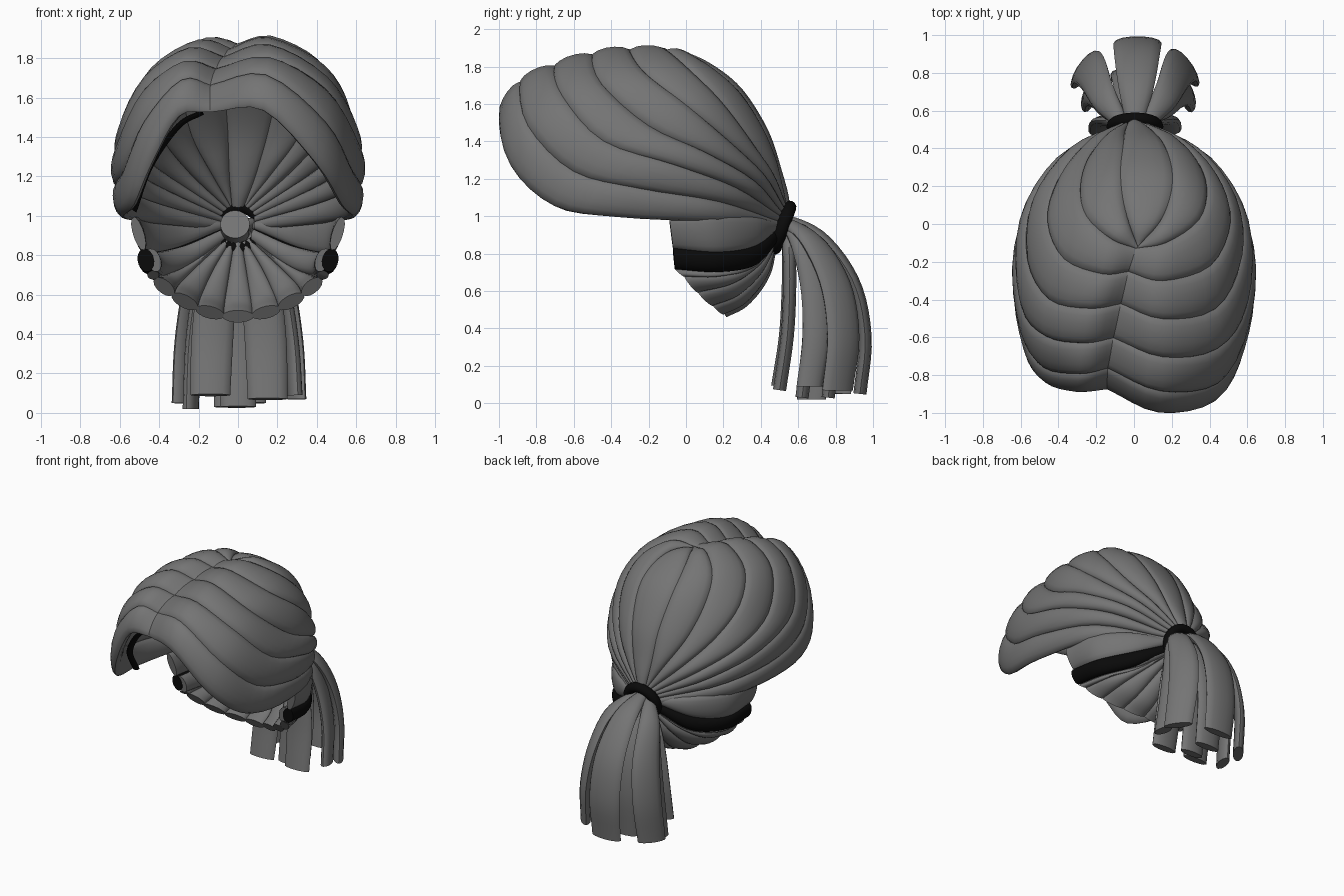
import bpy, bmesh, math
from mathutils import Vector as V

if "Cube" in bpy.data.objects:
    bpy.data.objects.remove(bpy.data.objects["Cube"])


def material(name, c):
    m = bpy.data.materials.new(name)
    m.diffuse_color = (c, c, c, 1)
    m.use_nodes = True
    m.node_tree.nodes["Principled BSDF"].inputs["Base Color"].default_value = m.diffuse_color
    return m


GREY = material("hair_grey", 0.175)
BLACK = material("tie_black", 0.003)


def curve(pts, n=24):
    """Smooth Catmull-Rom path through a few points."""
    p = [V(q) for q in pts]
    p = [p[0] * 2 - p[1]] + p + [p[-1] * 2 - p[-2]]
    out = []
    for k in range(n + 1):
        s = k / n * (len(p) - 3)
        i = min(int(s), len(p) - 4)
        t = s - i
        a, b, c, d = p[i:i + 4]
        out.append(0.5 * (2 * b + (c - a) * t + (2 * a - 5 * b + 4 * c - d) * t * t
                          + (3 * b - a - 3 * c + d) * t ** 3))
    return out


def strand(name, left, right, thick=0.045, mat=GREY, start=1.0, sides=14):
    """Flattened lock of hair filling the band between two guide paths."""
    A, B = curve(left), curve(right)
    mid = [(a + b) / 2 for a, b in zip(A, B)]
    bm = bmesh.new()
    rings = []
    n = len(mid)
    for k in range(n):
        half = (B[k] - A[k]) * 0.53
        tan = mid[min(k + 1, n - 1)] - mid[max(k - 1, 0)]
        nor = tan.cross(half).normalized()
        t = min(thick, half.length * 0.6 + 0.008)
        t *= start + (1 - start) * min(1, k / 4)
        rings.append([bm.verts.new(mid[k] + half * math.cos(a) + nor * t * math.sin(a))
                      for a in (math.tau * j / sides for j in range(sides))])
    for r, s in zip(rings, rings[1:]):
        for j in range(sides):
            bm.faces.new((r[j], r[(j + 1) % sides], s[(j + 1) % sides], s[j]))
    bm.faces.new(rings[0])
    bm.faces.new(rings[-1])
    bmesh.ops.recalc_face_normals(bm, faces=bm.faces)
    me = bpy.data.meshes.new(name)
    bm.to_mesh(me)
    bm.free()
    me.polygons.foreach_set("use_smooth", [True] * len(me.polygons))
    me.set_sharp_from_angle(angle=math.radians(40))
    me.materials.append(mat)
    bpy.context.collection.objects.link(bpy.data.objects.new(name, me))


def mirror(path):
    return [(-x, y, z) for x, y, z in path]


def widen(path, f):
    """Scale a path away from the middle plane."""
    return [(x * f, y, z) for x, y, z in path]


# Crown: guide paths from the parting over the side to the tie
crown = [
    [(-.14, -.87, 1.53), (.13, -.985, 1.54), (.4, -.93, 1.27), (.53, -.7, 1.06),
     (.58, -.36, 1.0), (.47, .15, .97), (.08, .5, .93)],
    [(-.14, -.76, 1.66), (.14, -.88, 1.71), (.43, -.84, 1.48), (.56, -.6, 1.24),
     (.6, -.25, 1.15), (.47, .17, 1.08), (.09, .5, .97)],
    [(-.11, -.6, 1.74), (.15, -.7, 1.79), (.43, -.66, 1.64), (.58, -.44, 1.4),
     (.59, -.05, 1.27), (.42, .27, 1.15), (.09, .5, 1.0)],
    [(-.07, -.42, 1.80), (.15, -.5, 1.85), (.42, -.45, 1.7), (.55, -.2, 1.48),
     (.53, .1, 1.34), (.35, .36, 1.19), (.08, .51, 1.02)],
    [(-.03, -.25, 1.84), (.15, -.3, 1.875), (.4, -.22, 1.76), (.5, 0, 1.59),
     (.44, .21, 1.41), (.27, .4, 1.22), (.06, .52, 1.04)],
    [(.01, -.13, 1.86), (.17, -.1, 1.87), (.34, .02, 1.77), (.38, .18, 1.61),
     (.32, .33, 1.41), (.18, .45, 1.22), (.04, .53, 1.05)],
    [(.02, -.12, 1.86), (.13, 0, 1.84), (.19, .14, 1.77), (.2, .28, 1.65),
     (.16, .41, 1.44), (.1, .48, 1.23), (.03, .53, 1.05)],
]
crown_left = []
for i, g in enumerate(crown):
    f = 1 - i / 6            # the off-centre parting fades towards the back
    s = (0, 0, 0, 0, .05, .1, .13)[i]
    m = [(x + s * k, y, z) for (x, y, z), k in zip(mirror(g), (0, .8, 1, 1, .8, .4, 0))]
    m[0] = g[0]
    m[1] = (m[1][0] - .17 * f, m[1][1] + .11 * f, m[1][2] - .03 * f)
    m[2] = (m[2][0] - .04 * f, m[2][1] + .1 * f, m[2][2])
    crown_left.append(m)
for side, gs in (("right", crown), ("left", crown_left)):
    for i in range(6):
        strand(f"crown_lock_{side}_{i}", gs[i], gs[i + 1], 0.043, start=0.5)
strand("crown_lock_back", crown[6], crown_left[6], 0.036, start=0.5)

# Nape: guide paths from the hairline back to the tie
nape = [
    [(.075, .2, .49), (.07, .31, .55), (.05, .41, .68), (.02, .47, .86)],
    [(.21, .14, .53), (.19, .28, .59), (.13, .4, .72), (.04, .47, .87)],
    [(.33, .06, .6), (.3, .24, .65), (.2, .38, .75), (.06, .48, .88)],
    [(.42, -.01, .68), (.38, .2, .69), (.25, .36, .75), (.07, .48, .88)],
    [(.44, -.06, .72), (.41, .17, .705), (.28, .36, .74), (.08, .48, .87)],
    [(.48, -.07, .83), (.46, .17, .81), (.31, .36, .84), (.09, .48, .93)],
    [(.53, -.09, .99), (.49, .15, 1.0), (.32, .36, .99), (.09, .48, .97)],
]
strand("nape_lock_centre", mirror(nape[0]), nape[0], 0.035)
for side, gs in (("right", nape), ("left", [mirror(g) for g in nape])):
    for i in range(6):
        a, b = gs[i], gs[i + 1]
        if i == 4:           # lock with the dark band lying over it
            strand(f"head_band_{side}", widen(a, 1.035), widen(b, 1.0), 0.042, BLACK)
            a, b = widen(a, .93), widen(b, .93)
        strand(f"nape_lock_{side}_{i}", a, b, 0.028 if i == 5 else 0.035)

# Dark lock tucked under the left front rim
rim = [(-.19, -.81, 1.53), (-.31, -.8, 1.46), (-.45, -.7, 1.26), (-.535, -.5, 1.03)]
strand("rim_underlock", rim, [(x + .015, y + .05, z - .01) for x, y, z in rim], 0.012, BLACK)

# Ponytail: end point and half width of each lock
tail = [
    (.02, .93, .05, .12), (-.27, .8, .05, .10), (.28, .81, .07, .10),
    (-.24, .67, .02, .08), (.29, .66, .09, .07), (-.02, .76, .03, .10),
    (.0, .62, .03, .09), (-.14, .49, .09, .10), (.15, .50, .07, .10),
]
for i, (x, y, z, w) in enumerate(tail):
    d = y - .52
    path = [(.1 * x, .45, .94), (.25 * x, .54, .92 + .12 * d), (.6 * x, .56 + .42 * d, .81 + .16 * d),
            (.8 * x, .57 + .8 * d, .6 + .1 * d), (.94 * x, .56 + .97 * d, .35), (x, y, z)]
    across = V((.6 - y, x, 0)).normalized() if abs(x) > .05 and y > .55 else V((1, 0, 0))
    widths = [w * k for k in (.3, .4, .75, .95, 1, .95)]
    strand(f"ponytail_lock_{i}", [V(p) - across * k for p, k in zip(path, widths)],
           [V(p) + across * k for p, k in zip(path, widths)], 0.036)

# Gathered root of the ponytail inside the cap
bpy.ops.mesh.primitive_cylinder_add(vertices=20, radius=.075, depth=.1, location=(-.015, .46, .94),
                                    rotation=(math.radians(70), 0, 0))
root = bpy.context.object
root.name = "ponytail_root"
root.data.materials.append(GREY)
bpy.ops.object.shade_smooth_by_angle()

# Hair tie: tilted ring around the gathered hair
bpy.ops.mesh.primitive_torus_add(major_radius=.115, minor_radius=.036, major_segments=32,
                                 minor_segments=12, location=(.005, .515, .94),
                                 rotation=(math.radians(70), 0, 0))
tie = bpy.context.object
tie.name = "hair_tie"
tie.data.materials.append(BLACK)
bpy.ops.object.shade_smooth()
